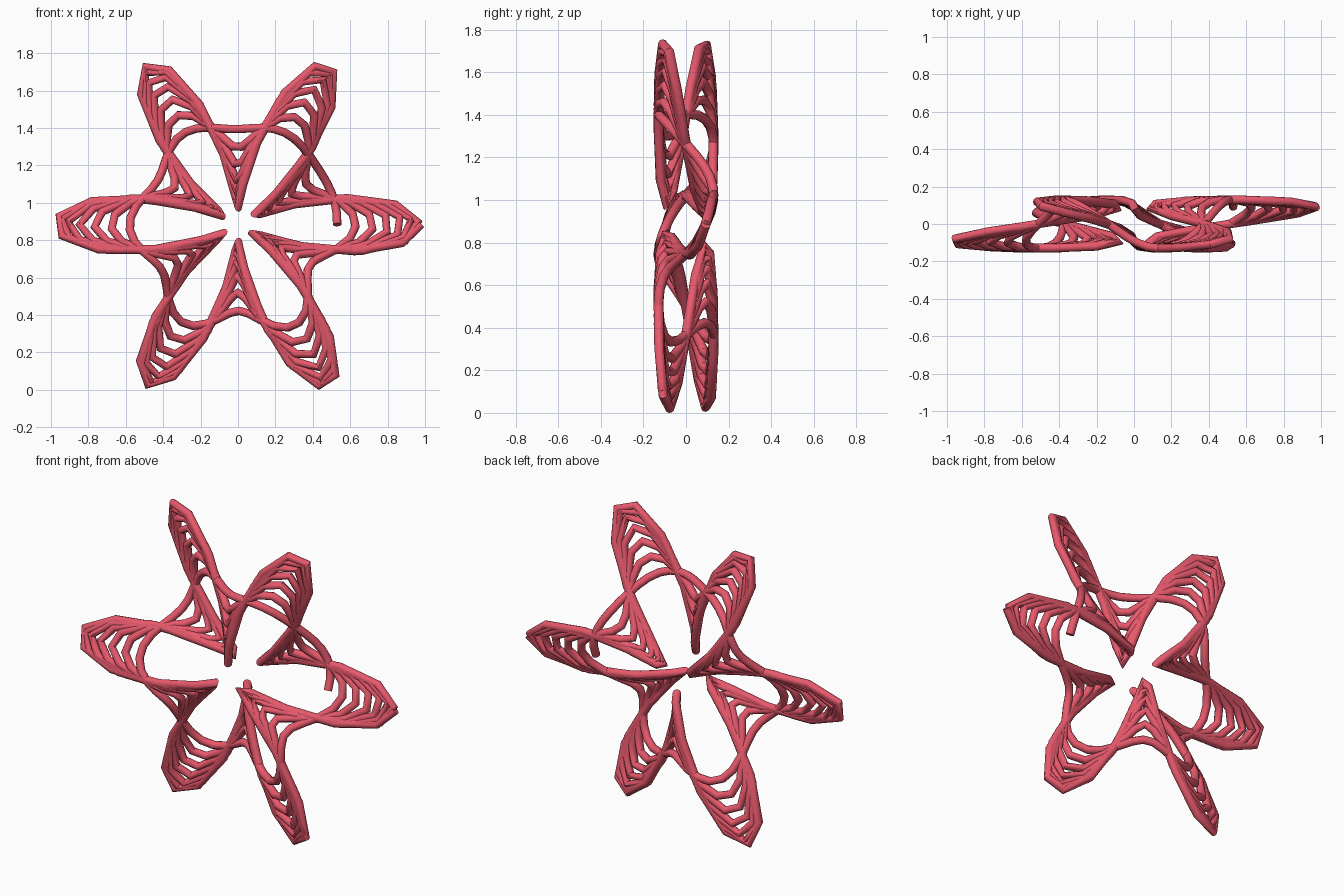
import bpy
from math import sin, cos, pi, radians

if "Cube" in bpy.data.objects:
    bpy.data.objects.remove(bpy.data.objects["Cube"])

TURNS = 7          # passes around the centre
SAMPLES = 400      # straight segments along the whole strand
BASE_R = 0.53      # radius shared by every pass
SWING = 0.447      # final petal swing
WAVE = 0.13        # depth of the front/back wave
TUBE = 0.023
CENTRE_Z = 0.888


def strand_point(i):
    f = i / SAMPLES
    a = 2 * pi * TURNS * f
    swing = SWING * sin(f * pi / 2)          # petals grow, then settle
    r = BASE_R + swing * cos(6 * a)
    return (r * cos(a),
            WAVE * sin(3 * a + radians(45)),
            CENTRE_Z + 1.012 * r * sin(a))


# Continuous six-petal strand
curve = bpy.data.curves.new("petal_strand", 'CURVE')
curve.dimensions = '3D'
curve.bevel_depth = TUBE
curve.bevel_resolution = 3
curve.use_fill_caps = True
spline = curve.splines.new('POLY')
spline.points.add(SAMPLES)
for i, p in enumerate(spline.points):
    p.co = (*strand_point(i), 1)
strand = bpy.data.objects.new("petal_strand", curve)
bpy.context.collection.objects.link(strand)

# Rose red finish
red = bpy.data.materials.new("rose_red")
red.diffuse_color = (0.8, 0.1, 0.15, 1)
red.use_nodes = True
red.node_tree.nodes["Principled BSDF"].inputs["Base Color"].default_value = red.diffuse_color
curve.materials.append(red)

# Solid mesh, smooth around the tube
bpy.context.view_layer.objects.active = strand
strand.select_set(True)
bpy.ops.object.convert(target='MESH')
bpy.ops.object.shade_smooth_by_angle(angle=radians(40))

# Stand on the ground
strand = bpy.context.view_layer.objects.active
low = min(v.co.z for v in strand.data.vertices)
for v in strand.data.vertices:
    v.co.z -= low
